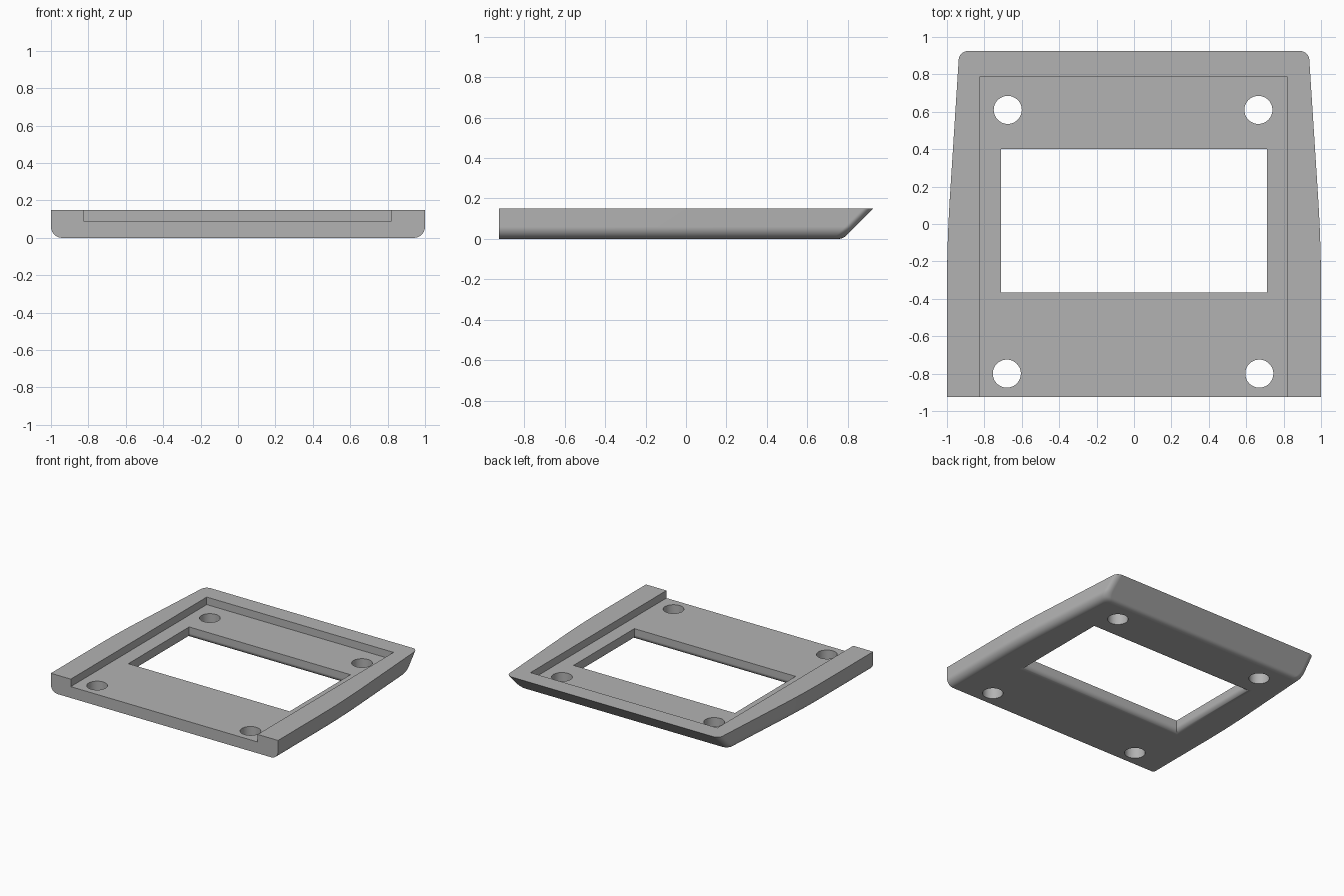
import bpy
import bmesh
from math import sin, cos, pi, sqrt

cube = bpy.data.objects.get("Cube")
if cube:
    bpy.data.objects.remove(cube, do_unlink=True)

HEIGHT, FILLET, CORNER = 0.15, 0.06, 0.05
FRONT, BACK = -0.925, 0.925

grey = bpy.data.materials.new("plain grey")
grey.use_nodes = True
grey.diffuse_color = (0.45, 0.45, 0.45, 1)
grey.node_tree.nodes["Principled BSDF"].inputs["Base Color"].default_value = (0.45, 0.45, 0.45, 1)


def loft(name, rings):
    """Closed solid skinned through rings of equal point count."""
    bm = bmesh.new()
    loops = [[bm.verts.new(p) for p in ring] for ring in rings]
    for a, b in zip(loops, loops[1:]):
        for i in range(len(a)):
            j = (i + 1) % len(a)
            bm.faces.new((a[i], a[j], b[j], b[i]))
    bm.faces.new(loops[0][::-1])
    bm.faces.new(loops[-1])
    bmesh.ops.recalc_face_normals(bm, faces=bm.faces)
    mesh = bpy.data.meshes.new(name)
    bm.to_mesh(mesh)
    bm.free()
    mesh.materials.append(grey)
    obj = bpy.data.objects.new(name, mesh)
    bpy.context.collection.objects.link(obj)
    return obj


def rectangle(x0, x1, y0, y1, z):
    return [(x0, y0, z), (x1, y0, z), (x1, y1, z), (x0, y1, z)]


def circle(x, y, r, z, n=48):
    return [(x + r * cos(2 * pi * i / n), y + r * sin(2 * pi * i / n), z) for i in range(n)]


def half_width(y):
    """Straight sides that bend gently inward toward the back."""
    t = min(max(y + 0.35, 0), 0.5)
    return 1 - 0.064 * t * t - 0.064 * max(y - 0.15, 0)


def round_inset(z, r):
    return r - sqrt(r * r - (r - z) ** 2) if z < r else 0


def outline(z):
    """Plate outline at one height, with rounded lower sides and sloped back."""
    inset = round_inset(z, FILLET)
    slope_start = BACK - HEIGHT
    if z < FILLET * (1 - cos(pi / 4)):
        back = slope_start - FILLET * (sqrt(2) - 1) + sqrt(FILLET ** 2 - (FILLET - z) ** 2)
    else:
        back = slope_start + z
    end = back - CORNER
    side = []
    for i in range(25):
        y = FRONT + (end - FRONT) * i / 24
        side.append((half_width(y) - inset, y, z))
    cx = side[-1][0] - CORNER
    for i in range(1, 11):
        a = pi / 2 * i / 10
        side.append((cx + CORNER * cos(a), end + CORNER * sin(a), z))
    return side + [(-x, y, z) for x, y, z in reversed(side)]


# Plate body
levels = [FILLET * (1 - cos(pi / 2 * i / 12)) for i in range(13)] + [HEIGHT]
plate = loft("frame_plate", [outline(z) for z in levels])

# Recess open at the front
cutters = [loft("recess_cutter", [rectangle(-0.825, 0.82, -1.2, 0.785, z) for z in (0.09, 0.3)])]

# Window with rounded lower edge
FLARE = 0.04
rings = []
for z in [-0.1] + [FLARE * (1 - cos(pi / 2 * i / 8)) for i in range(9)] + [0.3]:
    g = round_inset(max(z, 0), FLARE)
    rings.append(rectangle(-0.71 - g, 0.71 + g, -0.365 - g, 0.4 + g, z))
cutters.append(loft("window_cutter", rings))

# Screw holes
for x, y in ((-0.675, 0.61), (0.665, 0.61), (-0.68, -0.8), (0.67, -0.8)):
    cutters.append(loft("hole_cutter", [circle(x, y, 0.075, z) for z in (-0.1, 0.3)]))

bpy.ops.object.select_all(action="DESELECT")
plate.select_set(True)
bpy.context.view_layer.objects.active = plate
for cutter in cutters:
    mod = plate.modifiers.new("cut", "BOOLEAN")
    mod.operation = "DIFFERENCE"
    mod.solver = "EXACT"
    mod.object = cutter
    bpy.ops.object.modifier_apply(modifier=mod.name)
    bpy.data.objects.remove(cutter, do_unlink=True)

# Smooth rounded edges, crisp corners
bpy.ops.object.shade_smooth_by_angle(angle=pi / 6)
weighted = plate.modifiers.new("weighted_normals", "WEIGHTED_NORMAL")
weighted.keep_sharp = True
